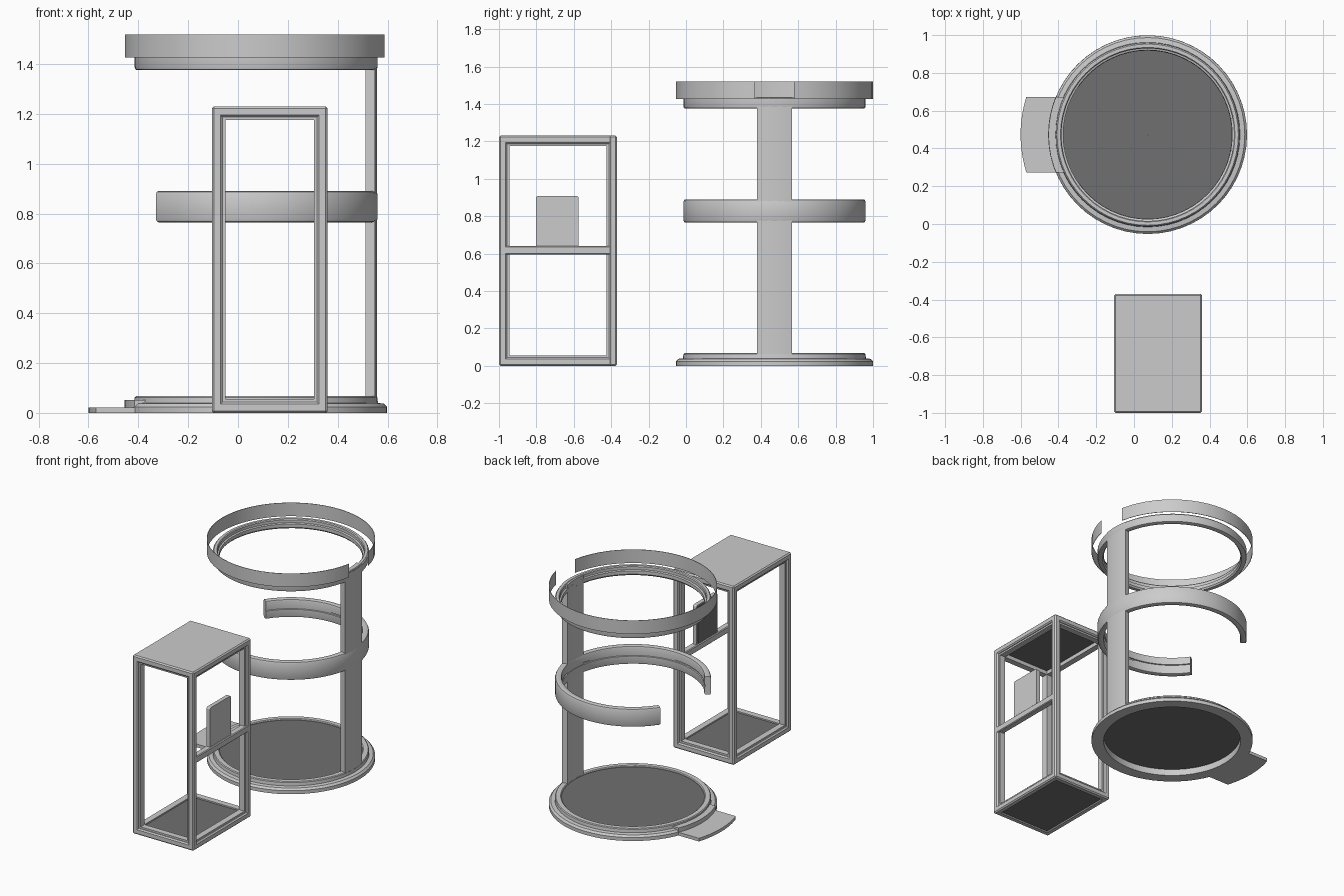
import bpy, bmesh, math

if "Cube" in bpy.data.objects:
    bpy.data.objects.remove(bpy.data.objects["Cube"])

CX, CY = 0.0725, 0.473          # centre of the round stand
PI = math.pi


def material(name, v):
    m = bpy.data.materials.new(name)
    m.diffuse_color = (v, v, v, 1)
    m.use_nodes = True
    m.node_tree.nodes["Principled BSDF"].inputs["Base Color"].default_value = m.diffuse_color
    return m


LIGHT = material("light grey", 0.6)
DARK = material("dark grey", 0.16)


def finish(name, bm, mat, smooth=False):
    bmesh.ops.recalc_face_normals(bm, faces=bm.faces)
    me = bpy.data.meshes.new(name)
    bm.to_mesh(me)
    bm.free()
    ob = bpy.data.objects.new(name, me)
    bpy.context.collection.objects.link(ob)
    me.materials.append(mat)
    if smooth:
        bpy.ops.object.select_all(action='DESELECT')
        bpy.context.view_layer.objects.active = ob
        ob.select_set(True)
        bpy.ops.object.shade_smooth_by_angle(angle=math.radians(32))
    return ob


def sweep(name, profile, mat, a0=0.0, a1=2 * PI, seg=56):
    """Revolve a closed (radius, z) profile about the stand centre."""
    full = abs(a1 - a0 - 2 * PI) < 1e-6
    bm = bmesh.new()
    rows = []
    for i in range(seg if full else seg + 1):
        a = a0 + (a1 - a0) * i / seg
        rows.append([bm.verts.new((CX + r * math.cos(a), CY + r * math.sin(a), z))
                     for r, z in profile])
    n = len(profile)
    for i in range(seg):
        p, q = rows[i], rows[(i + 1) % len(rows)]
        for j in range(n):
            k = (j + 1) % n
            bm.faces.new((p[j], p[k], q[k], q[j]))
    if not full:
        bm.faces.new(rows[0])
        bm.faces.new(rows[-1])
    return finish(name, bm, mat, True)


def prism(name, pts, z0, z1, mat):
    bm = bmesh.new()
    f = bm.faces.new([bm.verts.new((x, y, z0)) for x, y in pts])
    r = bmesh.ops.extrude_face_region(bm, geom=[f])
    for v in r["geom"]:
        if isinstance(v, bmesh.types.BMVert):
            v.co.z = z1
    return finish(name, bm, mat)


def box(name, lo, hi, mat, bevel=0.0):
    bm = bmesh.new()
    bmesh.ops.create_cube(bm, size=1)
    for v in bm.verts:
        for i in range(3):
            v.co[i] = lo[i] if v.co[i] < 0 else hi[i]
    if bevel:
        bmesh.ops.bevel(bm, geom=bm.edges[:], offset=bevel, segments=1, affect='EDGES')
    return finish(name, bm, mat)


# ---- round base with stepped rim and dark floor
sweep("base_rim", [(0.447, 0), (0.526, 0), (0.526, 0.024), (0.514, 0.037), (0.489, 0.040),
                   (0.487, 0.062), (0.482, 0.067), (0.452, 0.067), (0.447, 0.062)], LIGHT)
sweep("base_floor", [(0.001, 0.045), (0.449, 0.045), (0.449, 0.058), (0.001, 0.058)], DARK)


# ---- entry step: outline between two arcs, cut straight at the sides
def step_outline(r_out, r_in, half):
    pts = []
    for r, s in ((r_out, 1), (r_in, -1)):
        for i in range(13):
            dy = s * half * (1 - i / 6)
            pts.append((CX - math.sqrt(r * r - dy * dy), CY + dy))
    return pts


prism("entry_step", step_outline(0.673, 0.50, 0.2), 0.0, 0.022, LIGHT)
prism("entry_step_lip", step_outline(0.527, 0.48, 0.2), 0.02, 0.052, LIGHT)

# ---- curved column at the right side
half = math.asin(0.094 / 0.487)
sweep("column", [(0.447, 0.04), (0.486, 0.04), (0.486, 1.435), (0.447, 1.435)],
      LIGHT, -half, half, 6)

# ---- open middle ring with a slot on its inner face
gap = math.radians(34.5)
sweep("middle_ring", [(0.455, 0.765), (0.475, 0.765), (0.483, 0.768), (0.487, 0.777),
                      (0.487, 0.878), (0.483, 0.887), (0.475, 0.89), (0.455, 0.89),
                      (0.448, 0.887), (0.445, 0.878), (0.445, 0.834), (0.452, 0.832),
                      (0.452, 0.823), (0.445, 0.821), (0.445, 0.777), (0.448, 0.768)],
      LIGHT, -PI + gap, PI - gap, 48)

# ---- top ring and the thin band floating round it
sweep("top_ring", [(0.455, 1.375), (0.477, 1.375), (0.484, 1.378), (0.487, 1.387),
                   (0.487, 1.43), (0.480, 1.438), (0.462, 1.438), (0.457, 1.432),
                   (0.457, 1.412), (0.447, 1.408), (0.447, 1.385)], LIGHT)
bg = math.asin(0.104 / 0.526)
sweep("top_band", [(0.523, 1.426), (0.526, 1.426), (0.526, 1.519), (0.523, 1.519)],
      LIGHT, bg, 2 * PI - bg, 52)

# ---- rectangular booth frame: bars plus a narrow recessed lip
X0, X1, Y0, Y1, H = -0.105, 0.36, -1.0, -0.37, 1.23


def frame(name, inset, w, bevel):
    lo = (X0 + inset, Y0 + inset, inset)
    hi = (X1 - inset, Y1 - inset, H - inset)
    size = w - inset
    for axis in range(3):
        u, v = [i for i in range(3) if i != axis]
        for su in (0, 1):
            for sv in (0, 1):
                a, b = list(lo), list(hi)
                for i, s in ((u, su), (v, sv)):
                    if s:
                        a[i] = hi[i] - size
                    else:
                        b[i] = lo[i] + size
                box(f"{name}_{'xyz'[axis]}{su}{sv}", a, b, LIGHT, bevel)


frame("booth_frame", 0.0, 0.043, 0.008)
frame("booth_lip", 0.013, 0.055, 0.0)

# ---- booth roof, ceiling and floor
box("booth_roof", (X0 + 0.008, Y0 + 0.008, H - 0.02), (X1 - 0.008, Y1 - 0.008, H), LIGHT)
box("booth_ceiling", (X0 + 0.03, Y0 + 0.03, H - 0.028), (X1 - 0.03, Y1 - 0.03, H - 0.02), DARK)
box("booth_floor", (X0 + 0.03, Y0 + 0.03, 0.006), (X1 - 0.03, Y1 - 0.03, 0.046), DARK)

# ---- cross rail and display on the right side
box("cross_rail", (X1 - 0.045, Y0 + 0.03, 0.595), (X1, Y1 - 0.03, 0.64), LIGHT, 0.005)
bm = bmesh.new()
bmesh.ops.create_cube(bm, size=1)
for v in bm.verts:
    v.co = (0.335 + v.co.x * 0.028, -0.688 + v.co.y * 0.228, 0.772 + v.co.z * 0.274)
corner = [e for e in bm.edges if abs(e.verts[0].co.x - e.verts[1].co.x) > 0.01
          and e.verts[0].co.z > 0.8]
bmesh.ops.bevel(bm, geom=corner, offset=0.012, segments=3, affect='EDGES', profile=0.5)
finish("display", bm, LIGHT)
box("display_screen", (0.318, -0.79, 0.645), (0.322, -0.586, 0.9), DARK)
